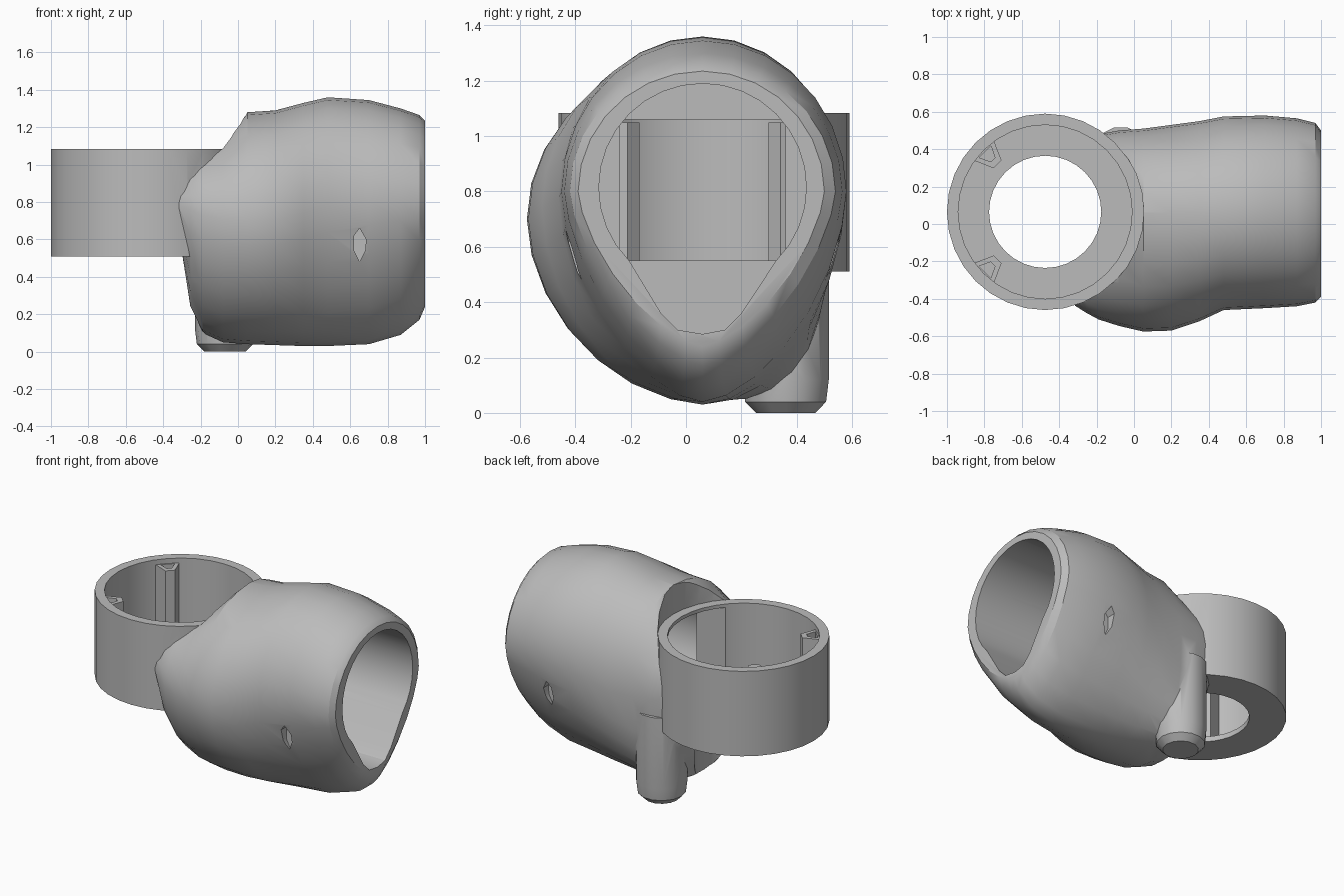
import bpy, bmesh
from math import sin, cos, pi, copysign
from mathutils import Matrix

cube = bpy.data.objects.get("Cube")
if cube:
    bpy.data.objects.remove(cube)

grey = bpy.data.materials.new("plain grey")
grey.use_nodes = True
GREY = (0.5, 0.5, 0.5, 1)
grey.diffuse_color = GREY
grey.node_tree.nodes["Principled BSDF"].inputs["Base Color"].default_value = GREY

RING_X, RING_Y = -0.475, 0.065
AXIS_Y, AXIS_Z = 0.06, 0.815


def loft(name, rings):
    """Skin a list of equal-length point rings and cap both ends."""
    bm = bmesh.new()
    loops = [[bm.verts.new(p) for p in ring] for ring in rings]
    count = len(loops[0])
    for a, b in zip(loops, loops[1:]):
        for i in range(count):
            j = (i + 1) % count
            bm.faces.new((a[i], a[j], b[j], b[i]))
    bm.faces.new(loops[0])
    bm.faces.new(loops[-1])
    bmesh.ops.recalc_face_normals(bm, faces=bm.faces)
    mesh = bpy.data.meshes.new(name)
    bm.to_mesh(mesh)
    bm.free()
    mesh.materials.append(grey)
    obj = bpy.data.objects.new(name, mesh)
    bpy.context.collection.objects.link(obj)
    return obj


def circle(x, y, z, r, sides=32):
    return [(x + r * cos(2 * pi * i / sides), y + r * sin(2 * pi * i / sides), z)
            for i in range(sides)]


def disc(name, r, low, high):
    return loft(name, [circle(RING_X, RING_Y, z, r) for z in (low, high)])


def combine(target, tool, operation):
    mod = target.modifiers.new(tool.name, "BOOLEAN")
    mod.operation, mod.solver, mod.object = operation, "EXACT", tool
    bpy.context.view_layer.objects.active = target
    bpy.ops.object.modifier_apply(modifier=mod.name)
    bpy.data.objects.remove(tool)


def section(x, front, back, top, bottom, middle, chin, haunch, sides=28):
    """Egg-shaped slice: round above, with its own fullness low front and low back."""
    points = []
    for i in range(sides):
        a = 2 * pi * i / sides
        c, s = cos(a), sin(a)
        e = 1 if s >= 0 else 2 / (haunch if c > 0 else chin)
        y = AXIS_Y + copysign(abs(c) ** e, c) * (back - AXIS_Y if c > 0 else AXIS_Y - front)
        z = middle + copysign(abs(s) ** e, s) * (top - middle if s > 0 else middle - bottom)
        points.append((x, y, z))
    return points


# Body: slices along x (x, front, back, top, bottom, middle, low front, low back)
body = loft("body", [section(*s) for s in (
    (-.315, -.437, .36, 1, .6, .78, 2, 2),
    (-.255, -.475, .44, 1.1, .2, .76, 2, 2.2),
    (-.19, -.51, .48, 1.13, .10, .73, 1.9, 2.8),
    (-.08, -.545, .5, 1.17, .05, .71, 1.85, 3.2),
    (.05, -.575, .51, 1.28, .04, .7, 1.85, 2.9),
    (.2, -.57, .53, 1.29, .035, .7, 1.85, 2.3),
    (.35, -.52, .55, 1.33, .03, .74, 1.85, 2),
    (.48, -.46, .575, 1.36, .03, .78, 1.8, 1.8),
    (.7, -.45, .58, 1.345, .04, .8, 1.65, 1.65),
    (.87, -.44, .565, 1.30, .09, .8, 1.55, 1.55),
    (.97, -.42, .54, 1.265, .17, .8, 1.5, 1.5),
    (1, -.39, .5, 1.235, .24, .8, 1.5, 1.5))])

# Collar and foot joined to the body
combine(body, disc("collar", .525, .51, 1.085), "UNION")
combine(body, loft("foot", [circle(-.07, .36, z, r, 14) for z, r in (
    (0, .11), (.04, .15), (.12, .16), (.6, .16))]), "UNION")

# Collar cavity, floor opening and clearance above the rim
combine(body, disc("rim_clearance", .527, 1.083, 1.6), "DIFFERENCE")
combine(body, disc("cup_cavity", .465, .545, 1.5), "DIFFERENCE")
combine(body, disc("floor_hole", .3, -.2, .8), "DIFFERENCE")

# Barrel cavity: round bore with a notch along its floor
bore = [(AXIS_Y + .375 * cos(a), AXIS_Z + .375 * sin(a))
        for a in (pi * (-.25 + 1.5 * i / 24) for i in range(25))]
notch = [(-.09, .36), (-.03, .3), (.06, .285), (.14, .3), (.2, .36)]
combine(body, loft("bore", [[(x, y, z) for y, z in bore + notch]
                            for x in (.09, 1.05)]), "DIFFERENCE")

# Square passage from the barrel into the collar
passage = [(-.24, .55), (.36, .55), (.36, 1.06), (-.24, 1.06)]
combine(body, loft("passage", [[(x, y, z) for y, z in passage]
                               for x in (-.25, .3)]), "DIFFERENCE")

# Lens-shaped slot on each flank
lens = [(.65, .66), (.685, .6), (.68, .54), (.65, .48), (.62, .54), (.62, .62)]
for name, low, high in (("front_slot", -.7, -.37), ("back_slot", .49, .8)):
    combine(body, loft(name, [[(x, y, z) for x, z in lens]
                              for y in (low, high)]), "DIFFERENCE")

# Hollow triangular screw posts inside the collar
posts = []
for name, angle in (("back_post", .75 * pi), ("front_post", 1.25 * pi)):
    turn = Matrix.Translation((RING_X, RING_Y, 0)) @ Matrix.Rotation(angle, 4, "Z")

    def wedge(label, near, far, half, low, high):
        tri = [(near, -half * .35), (far, -half), (far, half), (near, half * .35)]
        obj = loft(label, [[(x, y, z) for x, y in tri] for z in (low, high)])
        obj.data.transform(turn)
        return obj

    post = wedge(name, .36, .485, .085, .53, 1.05)
    combine(post, wedge("pocket", .395, .455, .045, .85, 1.2), "DIFFERENCE")
    posts.append(post)

# Smooth curved surfaces while keeping rims crisp
for obj in [body] + posts:
    bpy.ops.object.select_all(action="DESELECT")
    obj.select_set(True)
    bpy.context.view_layer.objects.active = obj
    bpy.ops.object.shade_smooth_by_angle(angle=pi / 6)
